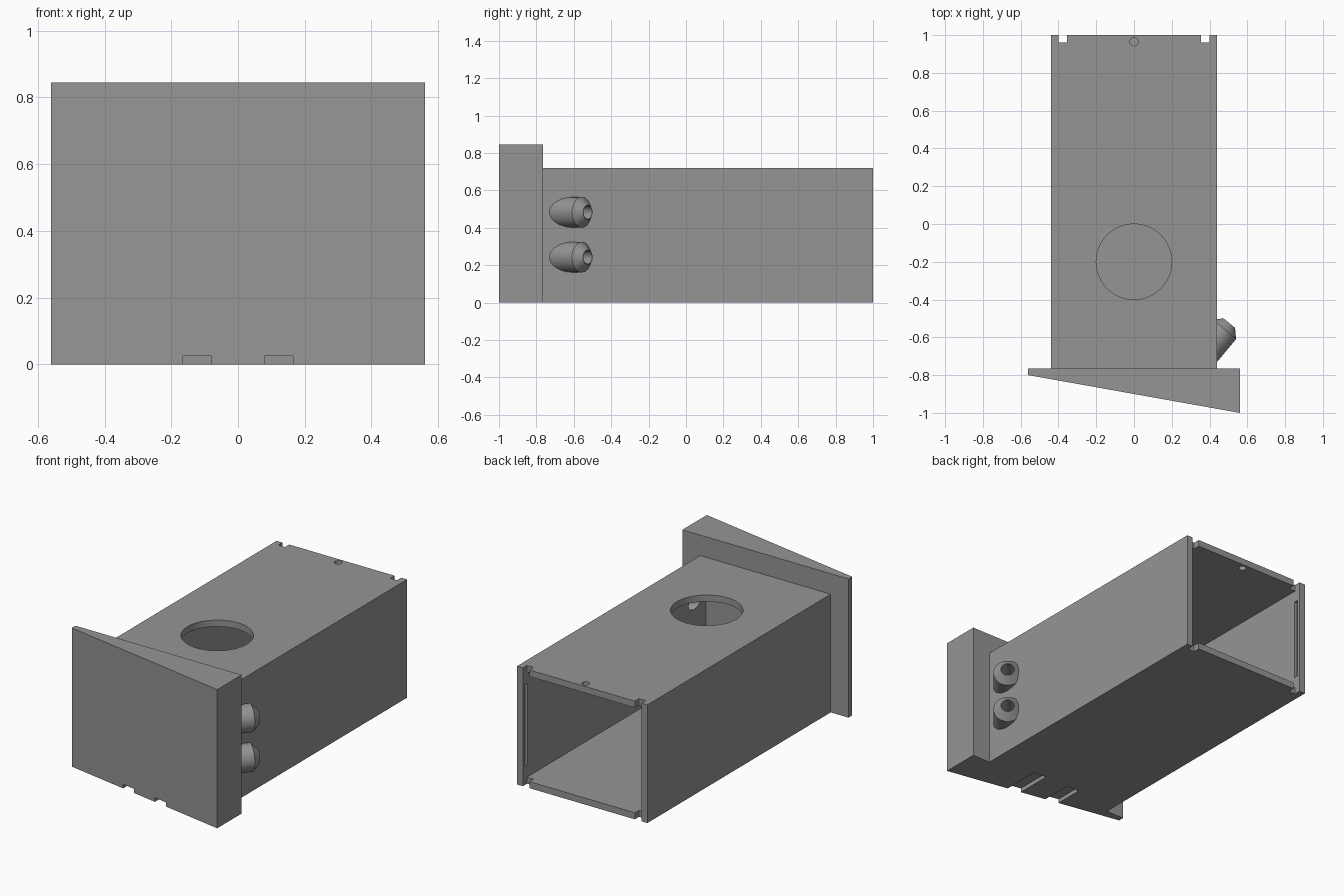
import bpy, bmesh, math
from mathutils import Vector

if "Cube" in bpy.data.objects:
    bpy.data.objects.remove(bpy.data.objects["Cube"])

grey = bpy.data.materials.new("mid_grey")
grey.diffuse_color = (0.3, 0.3, 0.3, 1)
grey.use_nodes = True
grey.node_tree.nodes["Principled BSDF"].inputs["Base Color"].default_value = grey.diffuse_color


def from_bmesh(name, bm):
    bmesh.ops.recalc_face_normals(bm, faces=bm.faces)
    me = bpy.data.meshes.new(name)
    bm.to_mesh(me)
    bm.free()
    me.materials.append(grey)
    ob = bpy.data.objects.new(name, me)
    bpy.context.collection.objects.link(ob)
    return ob


def prism(name, outline, z0, z1):
    """Extrude an xy outline from z0 to z1."""
    bm = bmesh.new()
    face = bm.faces.new([bm.verts.new((x, y, z0)) for x, y in outline])
    new = bmesh.ops.extrude_face_region(bm, geom=[face])["geom"]
    bmesh.ops.translate(bm, vec=(0, 0, z1 - z0),
                        verts=[v for v in new if isinstance(v, bmesh.types.BMVert)])
    return from_bmesh(name, bm)


def box(name, x0, x1, y0, y1, z0, z1):
    return prism(name, [(x0, y0), (x1, y0), (x1, y1), (x0, y1)], z0, z1)


def lathe(name, origin, axis, rings, n=48):
    """Capped solid of revolution; rings are (distance along axis, radius)."""
    rot = Vector(axis).to_track_quat('Z', 'Y')
    bm = bmesh.new()
    loops = []
    for d, r in rings:
        loops.append([bm.verts.new(Vector(origin) + rot @ Vector(
            (r * math.cos(2 * math.pi * i / n), r * math.sin(2 * math.pi * i / n), d)))
            for i in range(n)])
    for a, b in zip(loops, loops[1:]):
        for i in range(n):
            j = (i + 1) % n
            bm.faces.new((a[i], a[j], b[j], b[i]))
    bm.faces.new(loops[0])
    bm.faces.new(loops[-1])
    return from_bmesh(name, bm)


def cut(target, cutters):
    bpy.context.view_layer.objects.active = target
    for c in cutters:
        mod = target.modifiers.new("cut", 'BOOLEAN')
        mod.operation, mod.solver, mod.object = 'DIFFERENCE', 'EXACT', c
        bpy.ops.object.modifier_apply(modifier=mod.name)


def smooth(ob):
    bpy.ops.object.select_all(action='DESELECT')
    ob.select_set(True)
    bpy.context.view_layer.objects.active = ob
    bpy.ops.object.shade_smooth_by_angle(angle=math.radians(30))


W, H, T, JOINT = 0.44, 0.72, 0.04, -0.765

# Main parts
housing = box("housing", -W, W, JOINT, 1, 0, H)
plate = prism("front_plate", [(-0.56, -0.80), (0.56, -1), (0.56, JOINT), (-0.56, JOINT)], 0, 0.845)

# Interior, top opening and small screw hole
body_cutters = [
    box("cavity_cutter", -W + T, W - T, JOINT - 0.1, 1.1, T, H - T),
    lathe("opening_cutter", (0, -0.2, H - 0.1), (0, 0, 1), [(0, 0.2), (0.2, 0.2)], 64),
    lathe("screw_cutter", (0, 0.965, H - 0.1), (0, 0, 1), [(0, 0.022), (0.2, 0.022)], 24),
]
# Corner notches and latch slots at the open back end
for s in (-1, 1):
    a, b = sorted((s * 0.355, s * (W - T)))
    body_cutters.append(box("notch_cutter", a, b, 0.96, 1.1, -0.1, H + 0.1))
    a, b = sorted((s * 0.38, s * 0.42))
    body_cutters.append(box("slot_cutter", a, b, 0.955, 0.98, 0.11, 0.61))

# Drain grooves under the front plate, running into the housing floor
grooves = [box("groove_cutter", s * 0.1225 - 0.0425, s * 0.1225 + 0.0425, -1.1, -0.69, -0.1, 0.025)
           for s in (-1, 1)]

# Angled side nozzles with a tapered tip and a bore through the wall
axis = Vector((0.64, 0.77, 0)).normalized()
side_cutter = box("nozzle_base_cutter", -0.2, W, -1.5, 0.5, -0.2, 1)
bores, nozzles = [], []
for name, z in (("lower_nozzle", 0.243), ("upper_nozzle", 0.483)):
    tip = Vector((0.505, -0.525, z))
    bore = lathe("bore_cutter", tip, axis, [(-0.24, 0.036), (0.1, 0.036)])
    nozzle = lathe(name, tip, axis, [(-0.32, 0.081), (-0.042, 0.081), (0, 0.039)])
    cut(nozzle, [side_cutter, bore])
    bores.append(bore)
    nozzles.append(nozzle)

cut(housing, body_cutters + grooves + bores)
cut(plate, grooves)
for ob in [housing, plate] + nozzles:
    smooth(ob)

for c in body_cutters + grooves + bores + [side_cutter]:
    bpy.data.objects.remove(c)
